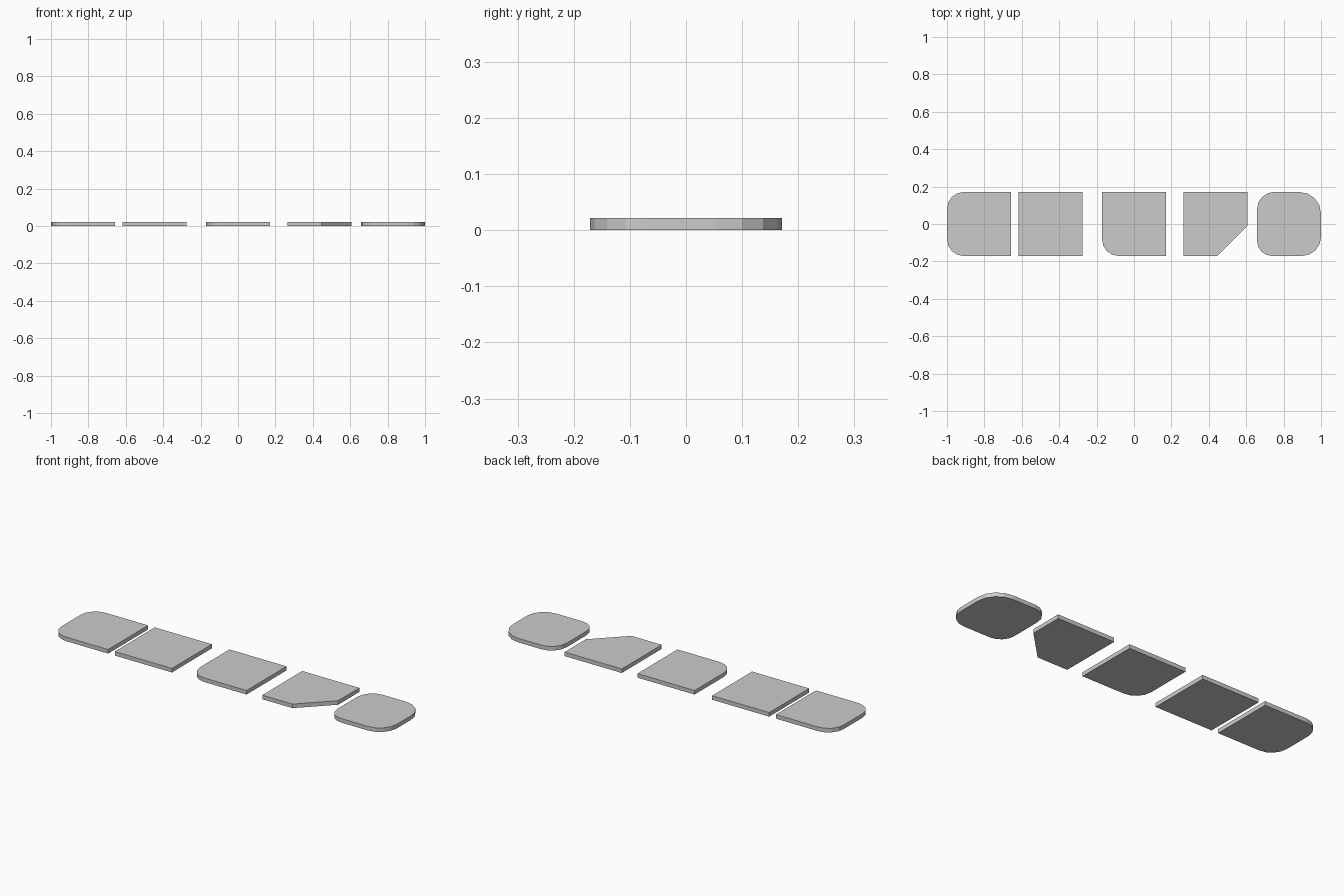
import bpy, bmesh, math

if "Cube" in bpy.data.objects:
    bpy.data.objects.remove(bpy.data.objects["Cube"])

H = 0.171      # half side of each tile
T = 0.022      # tile thickness


def tile(name, cx, corners=(0, 0, 0, 0), segments=4):
    """Flat square tile; corner sizes run front-left, front-right, back-right, back-left."""
    bm = bmesh.new()
    pts = []
    for i, (sx, sy) in enumerate([(-1, -1), (1, -1), (1, 1), (-1, 1)]):
        r = corners[i]
        n = segments if r else 0
        if r and segments == 1:
            n = 1
        for k in range(n + 1):
            a = math.pi + i * math.pi / 2 + (k / n * math.pi / 2 if n else 0)
            pts.append((sx * (H - r) + r * math.cos(a), sy * (H - r) + r * math.sin(a)))
    # extrude the outline upwards
    face = bm.faces.new([bm.verts.new((x, y, 0)) for x, y in pts])
    up = bmesh.ops.extrude_face_region(bm, geom=[face], use_keep_orig=True)
    for v in up["geom"]:
        if isinstance(v, bmesh.types.BMVert):
            v.co.z = T
    bmesh.ops.recalc_face_normals(bm, faces=bm.faces)
    mesh = bpy.data.meshes.new(name)
    bm.to_mesh(mesh)
    bm.free()
    ob = bpy.data.objects.new(name, mesh)
    ob.location.x = cx
    bpy.context.collection.objects.link(ob)
    return ob


# row of floor tiles, left to right
tile("rounded_end_tile", -0.829, (0.09, 0, 0, 0.09))
tile("square_tile", -0.447)
tile("rounded_corner_tile", 0.0, (0.09, 0, 0, 0))
tile("cut_corner_tile", 0.436, (0, 0.161, 0, 0), segments=1)
tile("fully_rounded_tile", 0.829, (0.08, 0.102, 0.116, 0.09))
